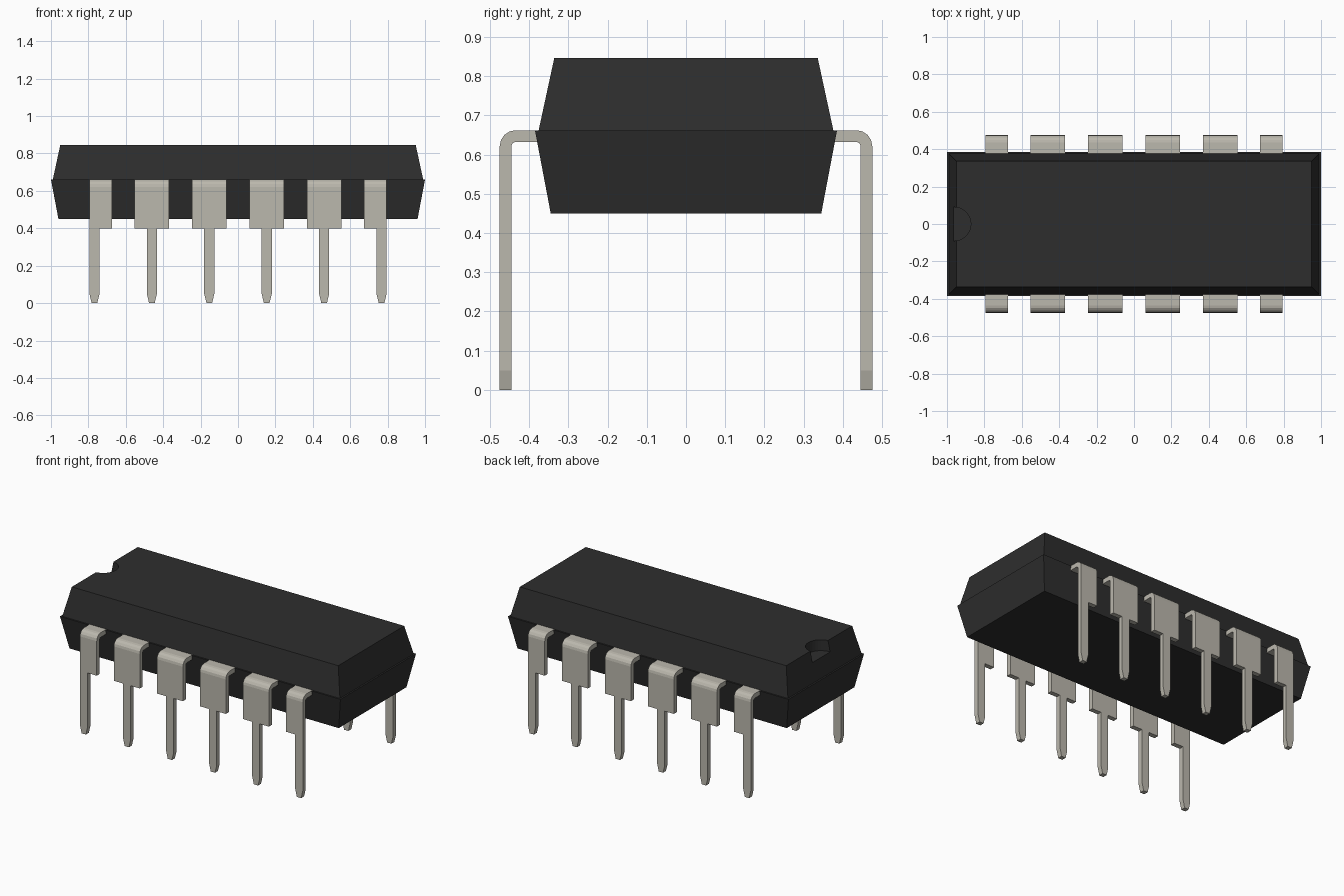
import bpy, bmesh, math

cube = bpy.data.objects.get("Cube")
if cube:
    bpy.data.objects.remove(cube, do_unlink=True)


def material(name, rgb):
    m = bpy.data.materials.new(name)
    m.use_nodes = True
    m.diffuse_color = (*rgb, 1)
    bsdf = m.node_tree.nodes["Principled BSDF"]
    bsdf.inputs["Base Color"].default_value = (*rgb, 1)
    bsdf.inputs["Roughness"].default_value = 0.6
    return m


black = material("black plastic", (0.027, 0.027, 0.027))
metal = material("tinned metal", (0.50, 0.48, 0.42))


def loft(name, rings, mat):
    """Skin a row of four-point rings and cap both ends."""
    bm = bmesh.new()
    rows = [[bm.verts.new(p) for p in ring] for ring in rings]
    for a, b in zip(rows, rows[1:]):
        for i in range(4):
            j = (i + 1) % 4
            bm.faces.new((a[i], a[j], b[j], b[i]))
    bm.faces.new(rows[0])
    bm.faces.new(rows[-1])
    bmesh.ops.recalc_face_normals(bm, faces=bm.faces)
    mesh = bpy.data.meshes.new(name)
    bm.to_mesh(mesh)
    bm.free()
    mesh.materials.append(mat)
    obj = bpy.data.objects.new(name, mesh)
    bpy.context.collection.objects.link(obj)
    return obj


def rect(x, y, z):
    return [(-x, -y, z), (x, -y, z), (x, y, z), (-x, y, z)]


# Package body: two tapered halves, the lower one slightly larger
lower = loft("lower_body", [rect(0.96, 0.345, 0.45), rect(1.0, 0.385, 0.661)], black)
upper = loft("upper_body", [rect(0.99, 0.376, 0.661), rect(0.95, 0.336, 0.846)], black)

# Half-round orientation notch at the left-hand end of the top
bpy.ops.mesh.primitive_cylinder_add(vertices=32, radius=0.09, depth=0.2,
                                    location=(-0.962, 0, 0.876))
cutter = bpy.context.object
cutter.name = "notch_cutter"
cutter.hide_render = True
cutter.data.materials.append(black)
cut = upper.modifiers.new("notch", 'BOOLEAN')
cut.operation = 'DIFFERENCE'
cut.solver = 'EXACT'
cut.object = cutter
bpy.context.view_layer.objects.active = upper
bpy.ops.object.modifier_apply(modifier=cut.name)
bpy.data.objects.remove(cutter, do_unlink=True)

# Pin dimensions
PITCH, WIDE, NARROW, TIP = 0.307, 0.0925, 0.027, 0.015
BEND_Y, BEND_Z, R_IN, R_OUT = 0.435, 0.622, 0.010, 0.040


def pin(name, cx, side, left, right):
    """Bent lead with a wide shoulder, a narrow leg and a tapered tip."""
    rings = []

    def add(x0, x1, inner, outer):
        rings.append([(x0, side * inner[0], inner[1]), (x1, side * inner[0], inner[1]),
                      (x1, side * outer[0], outer[1]), (x0, side * outer[0], outer[1])])

    # Flat part entering the body, then the bend
    add(left, right, (0.35, BEND_Z + R_IN), (0.35, BEND_Z + R_OUT))
    for k in range(5):
        a = math.radians(90 - 22.5 * k)
        add(left, right, *[(BEND_Y + r * math.cos(a), BEND_Z + r * math.sin(a))
                           for r in (R_IN, R_OUT)])
    # Shoulder, leg and tip
    for x0, x1, z in ((left, right, 0.40), (cx - NARROW, cx + NARROW, 0.40),
                      (cx - NARROW, cx + NARROW, 0.05), (cx - TIP, cx + TIP, 0.0)):
        add(x0, x1, (BEND_Y + R_IN, z), (BEND_Y + R_OUT, z))
    loft(name, rings, metal)


# Six pins along each long side; end pins have only the inner half shoulder
for side, label in ((-1, "front"), (1, "back")):
    for i in range(6):
        cx = (i - 2.5) * PITCH
        left = cx - (NARROW if i == 0 else WIDE)
        right = cx + (NARROW if i == 5 else WIDE)
        pin(f"{label}_pin_{i + 1}", cx, side, left, right)
